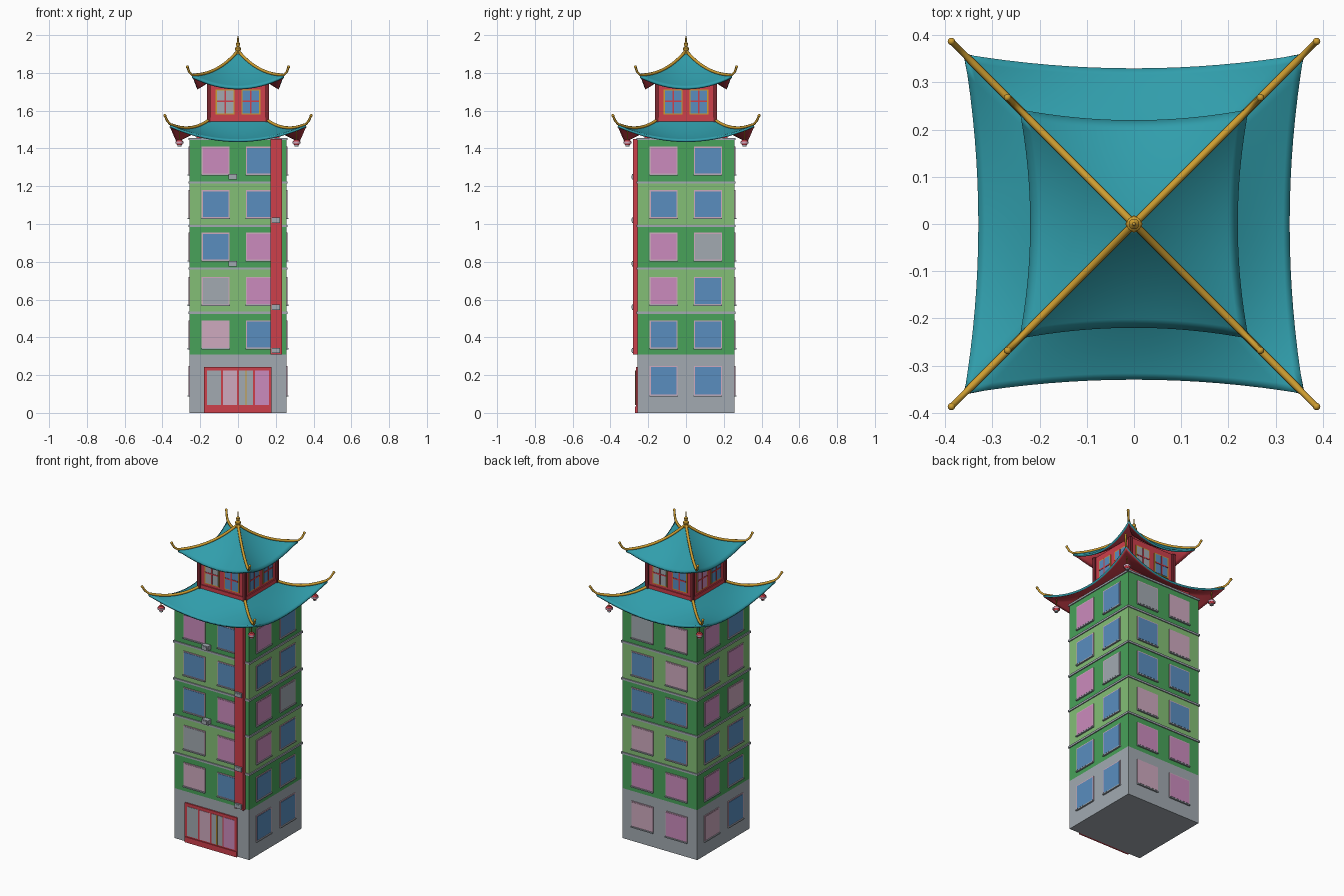
import bpy, bmesh, math
from mathutils import Vector, Matrix

if "Cube" in bpy.data.objects:
    bpy.data.objects.remove(bpy.data.objects["Cube"])

COLOURS = {
    "teal": (.03, .34, .41), "gold": (.62, .34, .03), "red": (.61, .05, .07),
    "dark_red": (.2, .02, .03), "green": (.065, .36, .10), "light_green": (.23, .52, .18),
    "grey": (.36, .40, .44), "blue": (.10, .27, .52), "pink": (.60, .26, .51),
    "pale_pink": (.62, .40, .52)}
MATS = {}
for cname, rgb in COLOURS.items():
    m = bpy.data.materials.new(cname)
    m.use_nodes = True
    m.diffuse_color = (*rgb, 1)
    m.node_tree.nodes["Principled BSDF"].inputs["Base Color"].default_value = (*rgb, 1)
    MATS[cname] = m


def finish(name, bm, mats, smooth=False):
    me = bpy.data.meshes.new(name)
    bm.to_mesh(me)
    bm.free()
    for c in mats:
        me.materials.append(MATS[c])
    ob = bpy.data.objects.new(name, me)
    bpy.context.collection.objects.link(ob)
    if smooth:
        bpy.context.view_layer.objects.active = ob
        bpy.ops.object.select_all(action='DESELECT')
        ob.select_set(True)
        bpy.ops.object.shade_smooth_by_angle(angle=math.radians(40))
    return ob


def box(name, x, y, z, colour, side=0):
    """Box from (min, max) ranges, turned by quarter turns to one side."""
    bm = bmesh.new()
    bmesh.ops.create_cube(bm, size=1)
    for v in bm.verts:
        v.co = [r[0] if c < 0 else r[1] for c, r in zip(v.co, (x, y, z))]
    bm.transform(Matrix.Rotation(side * math.pi / 2, 4, 'Z'))
    return finish(name, bm, [colour])


def block(name, half, z0, z1, colour):
    return box(name, (-half, half), (-half, half), (z0, z1), colour)


def lathe(name, profile, colour, origin, steps=16):
    bm = bmesh.new()
    vs = [bm.verts.new((r, 0, z)) for r, z in profile]
    es = [bm.edges.new(p) for p in zip(vs, vs[1:])]
    bmesh.ops.spin(bm, geom=vs + es, cent=(0, 0, 0), axis=(0, 0, 1),
                   angle=math.tau, steps=steps)
    bmesh.ops.remove_doubles(bm, verts=bm.verts, dist=1e-5)
    bmesh.ops.recalc_face_normals(bm, faces=bm.faces)
    bm.transform(Matrix.Translation(origin))
    return finish(name, bm, [colour], True)


# Tower storeys with bands between them
W = .257
LEVELS = [.31, .53, .765, .99, 1.22, 1.45]
block("ground_storey", W, 0, LEVELS[0], "grey")
for i, (a, b) in enumerate(zip(LEVELS, LEVELS[1:])):
    block(f"storey_{i + 1}", W, a, b, "light_green" if i % 2 else "green")
    block(f"band_{i + 1}", W + .006, b - .006, b + .006, "grey")
block("roof_support", .22, 1.45, 1.5, "red")

# Storey windows: pairs from ground up for front, left, back, right
KEY = {"b": "blue", "p": "pink", "l": "pale_pink", "g": "grey"}
PANES = ["-- lb gp bp bb pb", "bb bb pb pg bb pb", "lp pp lb bb bl gl", "lb pb bb pl bp pb"]
SILLS = [.095, .345, .575, .81, 1.035, 1.265]
for side, rows in enumerate(PANES):
    for s, pair in zip(SILLS, rows.split()):
        h = .15 if s < .1 else .14
        for k, cx in zip(pair, (-.118, .116)):
            if k == "-":
                continue
            box("window_frame", (cx - .074, cx + .074), (-W - .004, -W), (s - .004, s + h + .004), "pale_pink", side)
            box("window_pane", (cx - .068, cx + .068), (-W - .006, -W), (s + .002, s + h - .002), KEY[k], side)
            box("window_sill", (cx - .075, cx + .075), (-W - .01, -W), (s - .009, s - .002), "grey", side)

# Entrance with four panels
box("door_frame", (-.18, .178), (-W - .008, -W), (.005, .243), "red")
for i, k in enumerate("glgp"):
    x = -.163 + i * .084
    box("door_panel", (x, x + .074), (-W - .01, -W), (.042, .224), KEY[k])
box("door_handle", (.039, .045), (-W - .014, -W), (.042, .224), "gold")
box("door_step", (-.18, .178), (-W - .012, -W), (0, .034), "red")

# Vertical banner, its brackets and wall units
box("banner", (.175, .23), (-.277, -W), (.31, 1.45), "red")
for x in (.177, .228):
    box("banner_edge", (x - .004, x + .004), (-.28, -W), (.308, 1.45), "red")
for i in range(5):
    z = .33 + i * .23
    x = .2 if i in (0, 1, 3) else -.028
    box("wall_unit", (x - .022, x + .022), (-.287, -W), (z - .014, z + .014), "grey")
    box("wall_unit_grille", (x - .015, x + .015), (-.289, -.28), (z - .008, z + .008), "grey")

# Upper pavilion with corner posts and crossed windows
B = .155
block("pavilion", B, 1.5, 1.75, "red")
for sx in (-1, 1):
    for sy in (-1, 1):
        box("pavilion_post", sorted((sx * .146, sx * .165)), sorted((sy * .146, sy * .165)), (1.52, 1.75), "dark_red")
for side, pair in enumerate(["gb", "bb", "gb", "pb"]):
    box("pavilion_rail", (-.146, .146), (-B - .006, -B), (1.53, 1.565), "red", side)
    for k, cx in zip(pair, (-.068, .068)):
        box("pavilion_frame", (cx - .05, cx + .05), (-B - .004, -B), (1.58, 1.712), "gold", side)
        box("pavilion_pane", (cx - .044, cx + .044), (-B - .006, -B), (1.586, 1.706), KEY[k], side)
        box("pavilion_mullion", (cx - .004, cx + .004), (-B - .008, -B), (1.586, 1.706), "red", side)
        box("pavilion_transom", (cx - .044, cx + .044), (-B - .008, -B), (1.646, 1.654), "red", side)


def bezier(p, t):
    return [(1 - t) ** 2 * a + 2 * t * (1 - t) * b + t * t * c for a, b, c in zip(*p)]


def roof(name, hip, bow, drop, tip):
    """Swept roof: hip curve as (radius, height), eaves bowed in and dropped midway."""
    n, rows = 16, 12
    bm = bmesh.new()
    for side in range(4):
        rot = Matrix.Rotation(side * math.pi / 2, 3, 'Z')
        grid = []
        for j in range(rows + 1):
            t = j / rows
            r, z = bezier(hip, t)
            row = []
            for i in range(n + 1):
                u = 2 * i / n - 1
                s = 1 - u * u
                row.append(bm.verts.new(rot @ Vector((u * r, -r + bow * t * t * s, z - drop * t * t * s))))
            grid.append(row)
        for a, b in zip(grid, grid[1:]):
            for i in range(n):
                bm.faces.new((b[i], b[i + 1], a[i + 1], a[i]))
    bmesh.ops.remove_doubles(bm, verts=bm.verts, dist=1e-4)
    ob = finish(name, bm, ["teal", "red"], True)
    mod = ob.modifiers.new("thickness", 'SOLIDIFY')
    mod.thickness = .012
    mod.offset = -1
    mod.material_offset = 1
    # Gilded hip ridges ending in raised tips
    path = [bezier(hip, t / 12) for t in range(13)] + tip
    for k in range(4):
        cu = bpy.data.curves.new(name + "_ridge", 'CURVE')
        cu.dimensions = '3D'
        cu.bevel_depth = .008
        cu.bevel_resolution = 2
        cu.use_fill_caps = True
        sp = cu.splines.new('POLY')
        sp.points.add(len(path) - 1)
        sx, sy = (1, -1)[k % 2], (1, -1)[k // 2]
        for pt, (r, z) in zip(sp.points, path):
            pt.co = (sx * r, sy * r, z + .004, 1)
            pt.radius = 1 if r < hip[2][0] else .8
        cu.materials.append(MATS["gold"])
        rd = bpy.data.objects.new(name + "_ridge", cu)
        bpy.context.collection.objects.link(rd)
        r, z = tip[-1]
        ball = [(.008 * math.sin(a * math.pi / 6), -.008 * math.cos(a * math.pi / 6)) for a in range(7)]
        lathe(name + "_ridge_tip", ball, "gold", (sx * r, sy * r, z + .004), 10)


roof("lower_roof", [(.15, 1.55), (.25, 1.475), (.36, 1.525)], .03, .08, [(.375, 1.543), (.387, 1.57)])
roof("upper_roof", [(.003, 1.91), (.11, 1.785), (.243, 1.785)], .023, .062, [(.258, 1.8), (.268, 1.828)])

# Spire on the peak
lathe("spire", [(0, 1.9), (.018, 1.9), (.018, 1.908), (.009, 1.913), (.016, 1.922), (.016, 1.932),
                (.007, 1.94), (.011, 1.949), (.011, 1.956), (.004, 1.964), (.004, 1.985), (0, 2)],
      "gold", (0, 0, 0))

# Lanterns hanging under the lower eaves
for sx in (-1, 1):
    for sy in (-1, 1):
        at = (sx * .31, sy * .31, 1.432)
        lathe("lantern", [(0, -.016), (.012, -.014), (.019, -.004), (.019, .004), (.012, .014), (0, .016)], "red", at)
        lathe("lantern_band", [(.0195, -.005), (.021, -.005), (.021, .005), (.0195, .005)], "pale_pink", at)
        lathe("lantern_base", [(0, -.021), (.011, -.021), (.011, -.013), (0, -.013)], "grey", at)
        lathe("lantern_cord", [(.003, .014), (.003, .072)], "gold", at, 8)
